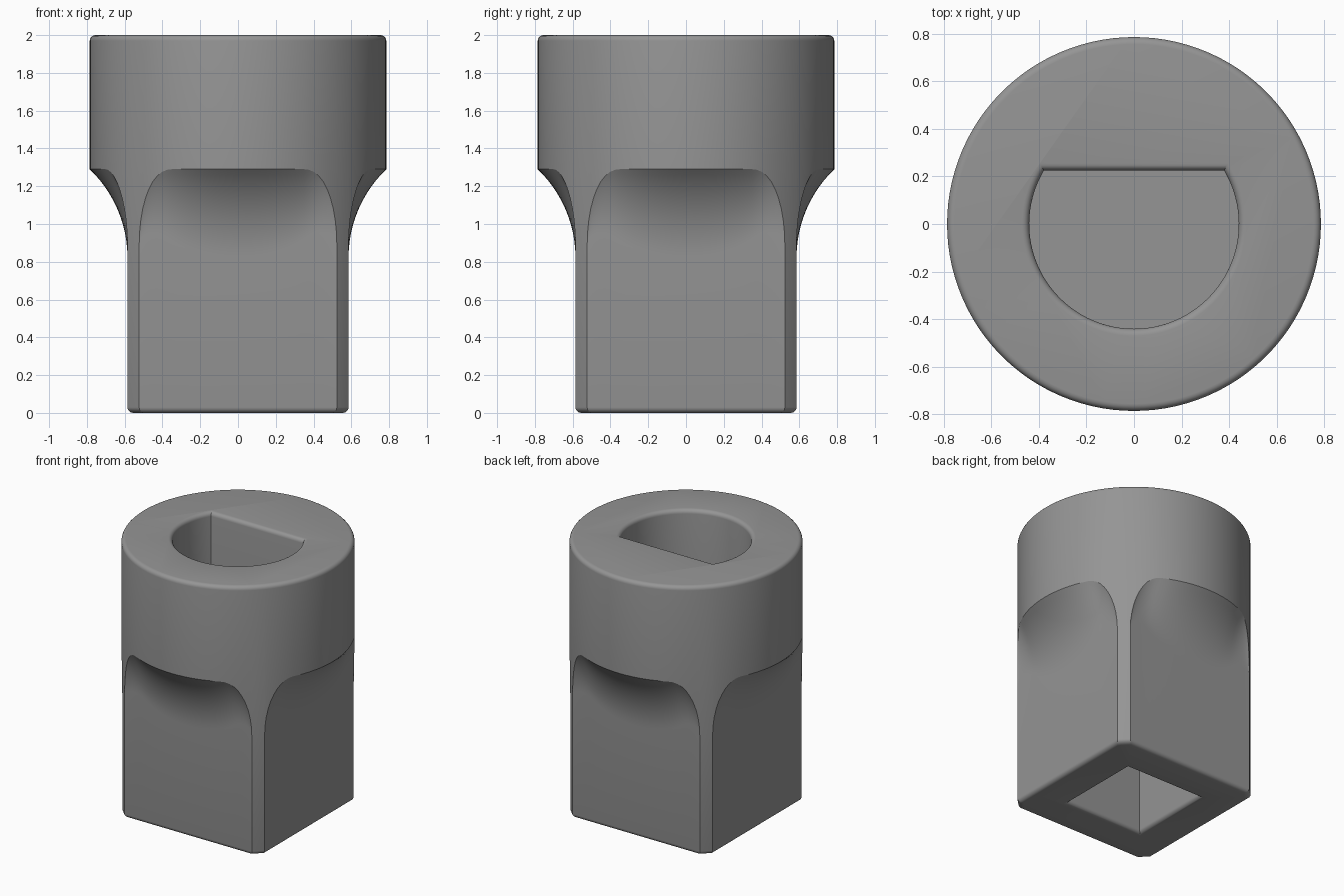
import bpy, bmesh
from math import sin, cos, pi, sqrt, atan2

if "Cube" in bpy.data.objects:
    bpy.data.objects.remove(bpy.data.objects["Cube"])

R, FLAT, SHOULDER, EDGE = 0.785, 0.585, 1.29, 0.03   # barrel radius, square half width, shoulder height, rounding
CORNER = sqrt(R * R - FLAT * FLAT)                   # half width of each flat
SCOOP = 0.65                                         # radius of the scooped transition

grey = bpy.data.materials.new("grey metal")
grey.diffuse_color = (0.3, 0.3, 0.3, 1)
grey.use_nodes = True
grey.node_tree.nodes["Principled BSDF"].inputs["Base Color"].default_value = grey.diffuse_color


def loft(name, rings):
    """Closed solid through rings of equal point count, capped at both ends."""
    bm = bmesh.new()
    vr = [[bm.verts.new(p) for p in ring] for ring in rings]
    n = len(vr[0])
    for a, b in zip(vr, vr[1:]):
        for i in range(n):
            j = (i + 1) % n
            bm.faces.new((a[i], a[j], b[j], b[i]))
    bm.faces.new(vr[0])
    bm.faces.new(vr[-1])
    bmesh.ops.remove_doubles(bm, verts=bm.verts, dist=1e-5)
    bmesh.ops.recalc_face_normals(bm, faces=bm.faces)
    me = bpy.data.meshes.new(name)
    bm.to_mesh(me)
    bm.free()
    ob = bpy.data.objects.new(name, me)
    bpy.context.collection.objects.link(ob)
    me.materials.append(grey)
    return ob


def column(t, depth):
    """One vertical line of the body at sideways offset t, from top to bottom."""
    arcs = [k * pi / 10 for k in range(6)]
    u = min(1, max(0, (abs(t) - 0.35) / (CORNER - 0.35)))
    top = 0.88 + (SHOULDER - 0.88) * max(0, 1 - u ** 2.2) ** 0.48
    outer = sqrt(R * R - t * t)
    h = max(0, outer - depth)
    drop = sqrt(max(0, 2 * SCOOP * h - h * h))
    sweep = atan2(drop, SCOOP - h)
    pts = []
    for a in arcs:                                   # rounded top rim
        s = 1 - EDGE * (1 - sin(a)) / R
        pts.append((t * s, outer * s, 2 - EDGE * (1 - cos(a))))
    for k in range(13):                              # scooped transition
        a = sweep * (1 - k / 12)
        pts.append((t, depth + SCOOP * (1 - cos(a)) if h else depth,
                    top - drop + SCOOP * sin(a)))
    for a in arcs:                                   # rounded bottom rim
        s = 1 - EDGE * (1 - cos(a)) / FLAT
        pts.append((t * s, depth * s, EDGE * (1 - sin(a))))
    return pts


# Columns of one side: central flat, rounded scoop ends, then the corner strip
pos = [0.35 * k / 8 for k in range(8)]
pos += [0.35 + (CORNER - 0.35) * sin(k * pi / 20) for k in range(11)]
ts = [-t for t in reversed(pos[1:])] + pos
side = [column(t, FLAT) for t in ts]
a0 = atan2(CORNER, FLAT)
for k in range(1, 4):
    a = a0 + (pi / 2 - 2 * a0) * k / 4
    side.append(column(R * sin(a), R * cos(a)))

# Corner strip columns keep the same row heights as the flat's edge
edge = side[len(ts) - 1]
for c in side[len(ts):]:
    for i in range(len(c)):
        c[i] = (c[i][0], c[i][1], edge[i][2])

# Repeat the side four times around the axis
cols = []
for q in range(4):
    c, s = round(cos(q * pi / 2)), round(sin(q * pi / 2))
    cols += [[(x * c + y * s, y * c - x * s, z) for x, y, z in col] for col in side]
body = loft("adapter_body", list(zip(*cols)))


def d_outline(e):
    """Round bore with a flat on the back, grown by e."""
    r, f = 0.44 + e, 0.225 + e
    a = atan2(f, sqrt(r * r - f * f))
    return [(r * cos(pi - a + (pi + 2 * a) * k / 64), r * sin(pi - a + (pi + 2 * a) * k / 64))
            for k in range(65)]


def square_outline(e):
    w = 0.31 + e
    return [(-w, -w), (w, -w), (w, w), (-w, w)]


def socket(name, outline, mouth, floor):
    """Cut a blind hole with a rounded lip into the body."""
    d = 1 if mouth > floor else -1
    steps = [(0, floor)]
    for k in range(6):
        a = k * pi / 10
        steps.append((EDGE * (1 - cos(a)), mouth - d * EDGE * (1 - sin(a))))
    steps.append((EDGE, mouth + d * 0.1))
    cutter = loft(name, [[(x, y, z) for x, y in outline(e)] for e, z in steps])
    cutter.hide_render = True
    cutter.hide_set(True)
    m = body.modifiers.new(name, 'BOOLEAN')
    m.operation, m.solver, m.object = 'DIFFERENCE', 'EXACT', cutter


socket("shaft_bore_cutter", d_outline, 2, 1.1)
socket("square_socket_cutter", square_outline, 0, 0.75)

# Apply the cuts, then remove the cutters
bpy.context.view_layer.update()
cut = bpy.data.meshes.new_from_object(body.evaluated_get(bpy.context.evaluated_depsgraph_get()))
body.modifiers.clear()
body.data = cut
for ob in [o for o in bpy.data.objects if o != body]:
    bpy.data.objects.remove(ob)

bpy.context.view_layer.objects.active = body
body.select_set(True)
bpy.ops.object.shade_smooth_by_angle(angle=0.42)
